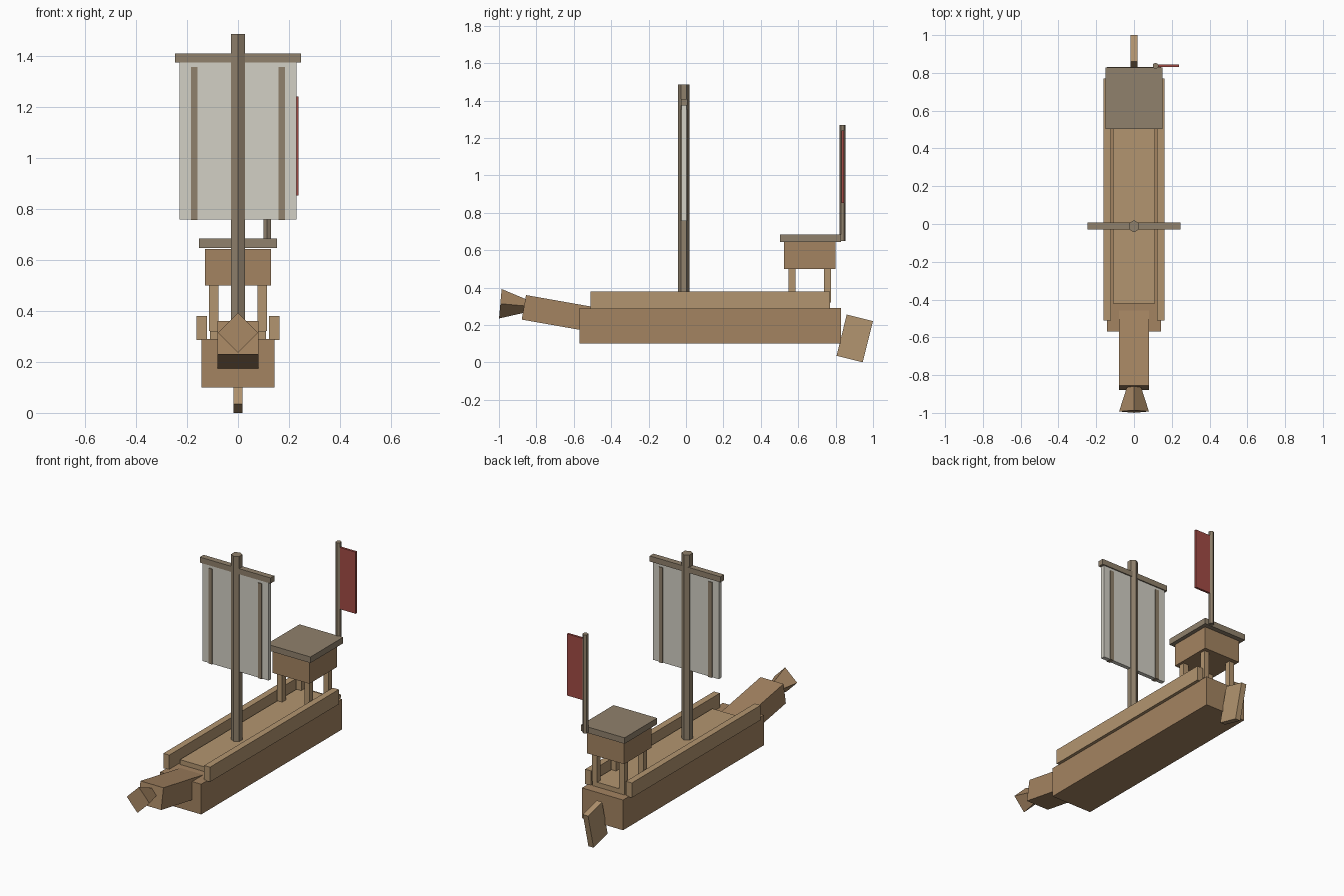
import bpy
from math import radians

if "Cube" in bpy.data.objects:
    bpy.data.objects.remove(bpy.data.objects["Cube"])


def material(name, rgb):
    m = bpy.data.materials.new(name)
    m.diffuse_color = (*rgb, 1)
    m.use_nodes = True
    m.node_tree.nodes["Principled BSDF"].inputs["Base Color"].default_value = m.diffuse_color
    return m


LIGHT = material("light_wood", (0.45, 0.30, 0.16))
WOOD = material("wood", (0.37, 0.23, 0.12))
GREY = material("weathered_wood", (0.28, 0.22, 0.15))
CLOTH = material("sail_cloth", (0.65, 0.63, 0.56))
RED = material("flag_red", (0.36, 0.07, 0.06))


def finish(name, mat, tilt=0):
    ob = bpy.context.object
    ob.name = name
    ob.rotation_euler.x += radians(tilt)
    ob.data.materials.append(mat)
    return ob


def box(name, center, size, mat, tilt=0):
    bpy.ops.mesh.primitive_cube_add(size=1, location=center)
    ob = finish(name, mat, tilt)
    ob.scale = size
    return ob


def span(name, x, y, z, mat):
    """Box given by its extents on each axis."""
    pairs = (x, y, z)
    return box(name, [(a + b) / 2 for a, b in pairs], [b - a for a, b in pairs], mat)


def pole(name, x, y, z0, z1, r, mat):
    bpy.ops.mesh.primitive_cylinder_add(vertices=6, radius=r, depth=z1 - z0,
                                        location=(x, y, (z0 + z1) / 2))
    return finish(name, mat)


# Hull and deck
span("hull", (-0.143, 0.143), (-0.57, 0.83), (0.10, 0.29), WOOD)
span("deck", (-0.11, 0.11), (-0.42, 0.77), (0.28, 0.32), LIGHT)

# Tilted bow beam with flared four-sided figurehead
box("bow_beam", (0, -0.66, 0.258), (0.16, 0.42, 0.133), WOOD, -10)
bpy.ops.mesh.primitive_cone_add(vertices=4, radius1=0.079, radius2=0.015, depth=0.2,
                                location=(0, -0.893, 0.305), rotation=(radians(-90), 0, 0))
finish("figurehead", WOOD, -5)

# Tilted rudder at the stern
box("rudder", (0, 0.902, 0.128), (0.036, 0.144, 0.227), LIGHT, -14)

# Side rails and cabin posts, mirrored left and right
for s, side in ((-1, "left"), (1, "right")):
    box(f"rail_{side}", (s * 0.142, 0.13, 0.333), (0.041, 1.28, 0.093), LIGHT)
    for y, end in ((0.567, "front"), (0.757, "back")):
        box(f"cabin_post_{end}_{side}", (s * 0.095, y, 0.415), (0.036, 0.036, 0.19), LIGHT)
    # Sail battens stand just proud of the cloth
    box(f"sail_batten_{side}", (s * 0.172, -0.011, 1.055), (0.025, 0.036, 0.60), GREY)

# Raised cabin and roof
span("cabin", (-0.129, 0.129), (0.525, 0.80), (0.50, 0.643), WOOD)
span("cabin_roof", (-0.152, 0.152), (0.503, 0.828), (0.645, 0.683), GREY)

# Mast, yard and sail
pole("mast", 0, -0.012, 0.30, 1.485, 0.032, GREY)
span("yard", (-0.246, 0.246), (-0.028, 0.009), (1.373, 1.408), GREY)
span("sail", (-0.23, 0.23), (-0.024, 0.002), (0.757, 1.373), CLOTH)

# Flag on a stern pole
pole("flag_pole", 0.114, 0.837, 0.65, 1.27, 0.017, GREY)
span("flag", (0.12, 0.237), (0.831, 0.845), (0.852, 1.24), RED)
